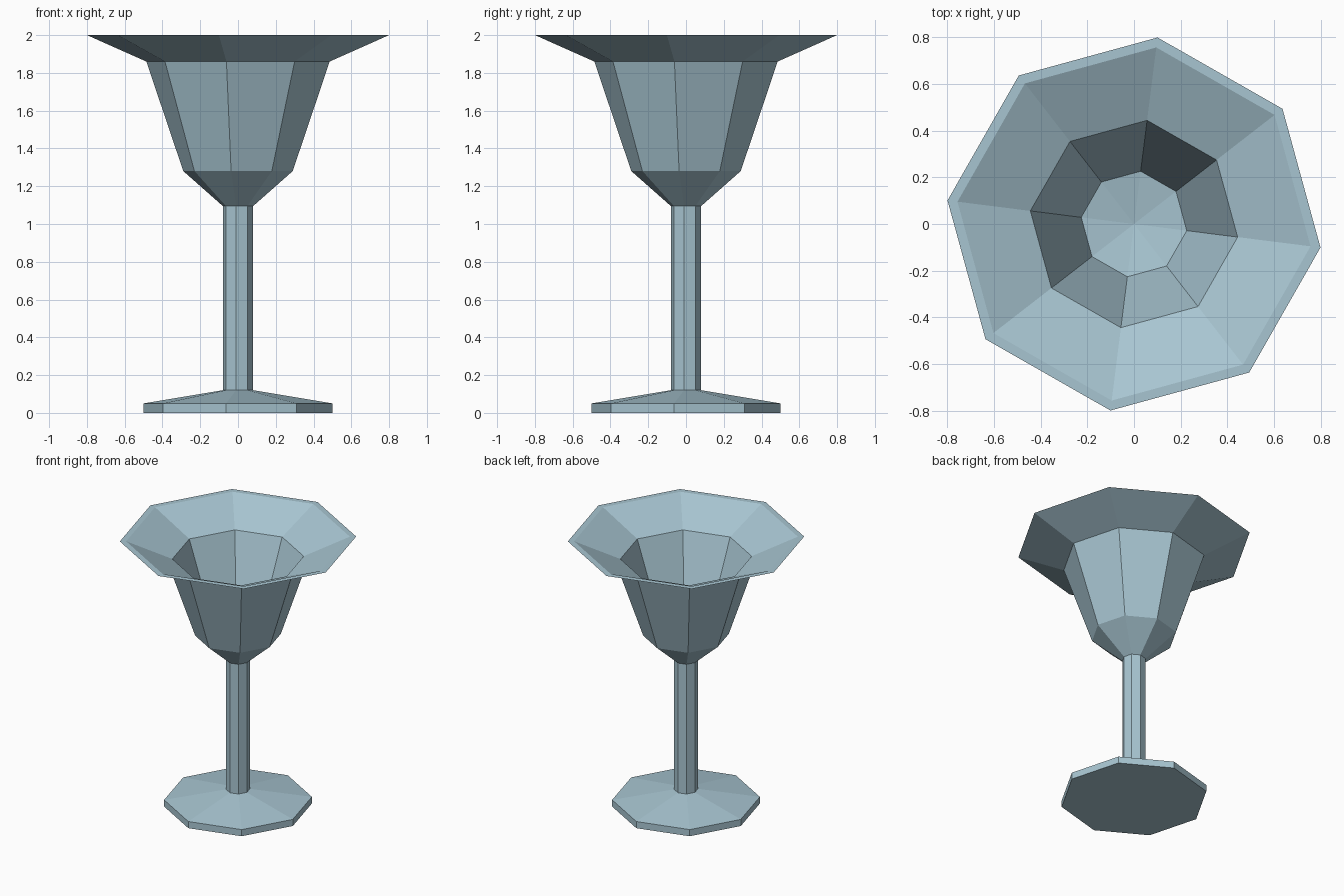
import bpy
import bmesh
import math

if "Cube" in bpy.data.objects:
    bpy.data.objects.remove(bpy.data.objects["Cube"])

SIDES = 8
TWIST = math.radians(-7.2)  # the octagon is slightly turned

glass = bpy.data.materials.new("pale blue glass")
glass.diffuse_color = (0.39, 0.56, 0.64, 1.0)
glass.use_nodes = True
glass.node_tree.nodes["Principled BSDF"].inputs["Base Color"].default_value = glass.diffuse_color

# Half section (radius, height): foot, stem, outer bowl, rim, inner bowl
profile = [
    (0.504, 0.0), (0.504, 0.05), (0.081, 0.12),
    (0.081, 1.095), (0.292, 1.28), (0.489, 1.86), (0.806, 2.0),
    (0.763, 2.0), (0.448, 1.86), (0.228, 1.28),
]
FLOOR_Z = 1.24


def ring(bm, radius, z):
    return [bm.verts.new((radius * math.cos(TWIST + math.tau * i / SIDES),
                          radius * math.sin(TWIST + math.tau * i / SIDES), z))
            for i in range(SIDES)]


def lathe(name, points, floor_z, material):
    bm = bmesh.new()
    rings = [ring(bm, r, z) for r, z in points]
    # Walls between neighbouring rings
    for a, b in zip(rings, rings[1:]):
        for i in range(SIDES):
            j = (i + 1) % SIDES
            bm.faces.new((a[i], a[j], b[j], b[i]))
    # Flat underside
    bm.faces.new(rings[0][::-1])
    # Shallow cone at the bottom of the bowl
    tip = bm.verts.new((0, 0, floor_z))
    for i in range(SIDES):
        bm.faces.new((rings[-1][i], rings[-1][(i + 1) % SIDES], tip))
    mesh = bpy.data.meshes.new(name)
    bm.to_mesh(mesh)
    bm.free()
    mesh.materials.append(material)
    obj = bpy.data.objects.new(name, mesh)
    bpy.context.collection.objects.link(obj)
    return obj


lathe("goblet", profile, FLOOR_Z, glass)
